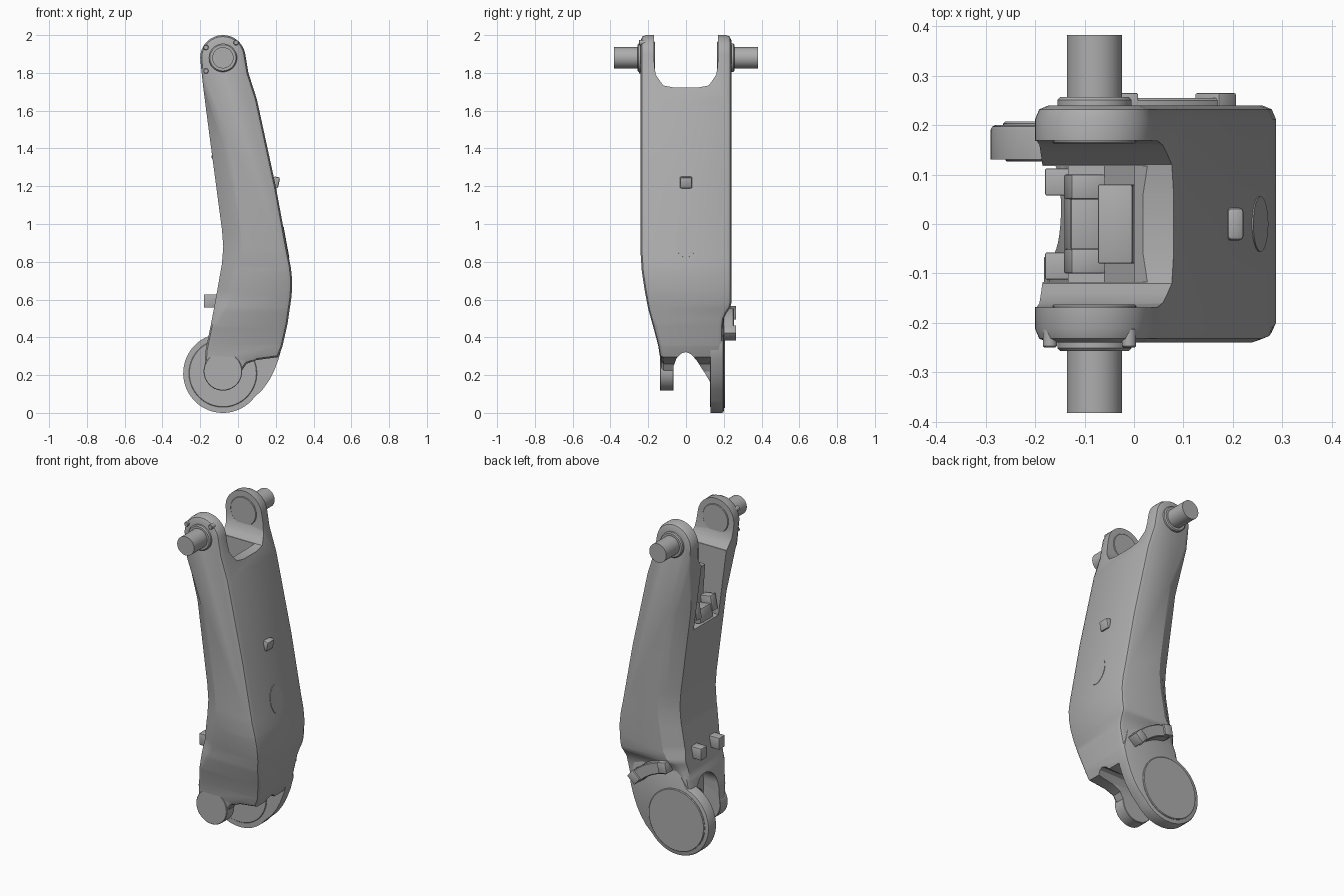
import bpy, bmesh, math
from mathutils import Matrix, Vector

if "Cube" in bpy.data.objects:
    bpy.data.objects.remove(bpy.data.objects["Cube"])

grey = bpy.data.materials.new("satin_grey")
grey.use_nodes = True
grey.diffuse_color = (0.42, 0.42, 0.42, 1)
grey.node_tree.nodes["Principled BSDF"].inputs["Base Color"].default_value = (0.42, 0.42, 0.42, 1)


def finish(bm, name):
    bmesh.ops.recalc_face_normals(bm, faces=bm.faces)
    mesh = bpy.data.meshes.new(name)
    bm.to_mesh(mesh)
    bm.free()
    mesh.materials.append(grey)
    ob = bpy.data.objects.new(name, mesh)
    bpy.context.collection.objects.link(ob)
    return ob


def arc(cx, cz, r, a0, a1, n):
    """Points on a circle from angle a0 to a1, in degrees."""
    angles = [math.radians(a0 + (a1 - a0) * i / n) for i in range(n + 1)]
    return [(cx + r * math.cos(a), cz + r * math.sin(a)) for a in angles]


def prism_bm(pts, lo, hi, axis="Y"):
    """Extrude a (x, z) outline along Y, or a (y, z) outline along X."""
    bm = bmesh.new()
    put = (lambda p, d: (p[0], d, p[1])) if axis == "Y" else (lambda p, d: (d, p[0], p[1]))
    face = bm.faces.new([bm.verts.new(put(p, lo)) for p in pts])
    out = bmesh.ops.extrude_face_region(bm, geom=[face])
    shift = Vector(put((0, 0), hi - lo))
    bmesh.ops.translate(bm, verts=[v for v in out["geom"] if isinstance(v, bmesh.types.BMVert)], vec=shift)
    bmesh.ops.recalc_face_normals(bm, faces=bm.faces)
    return bm


def soften_rims(bm, width, segments, sides):
    """Bevel the rim of the caps that face the listed y directions."""
    caps = [f for f in bm.faces if any(f.normal.y * s > 0.99 for s in sides)]
    edges = list({e for f in caps for e in f.edges})
    bmesh.ops.bevel(bm, geom=edges, offset=width, segments=segments, profile=0.5, affect="EDGES")


def cylinder(name, x, z, r, y0, y1, bevel=0.0):
    lo, hi = min(y0, y1), max(y0, y1)
    bm = prism_bm(arc(x, z, r, 0, 354.375, 63), lo, hi)
    if bevel:
        soften_rims(bm, bevel, 1, (-1, 1))
    return finish(bm, name)


def box(name, loc, size, tilt=0.0, bevel=0.004):
    bm = bmesh.new()
    bmesh.ops.create_cube(bm, size=1, matrix=Matrix.Diagonal((*size, 1)))
    bmesh.ops.bevel(bm, geom=bm.edges[:], offset=bevel, segments=2, profile=0.5, affect="EDGES")
    bm.transform(Matrix.Translation(loc) @ Matrix.Rotation(math.radians(tilt), 4, "Y"))
    return finish(bm, name)


def cut(ob, tool):
    mod = ob.modifiers.new("cut", "BOOLEAN")
    mod.operation, mod.object, mod.solver = "DIFFERENCE", tool, "EXACT"
    bpy.context.view_layer.update()
    graph = bpy.context.evaluated_depsgraph_get()
    mesh = bpy.data.meshes.new_from_object(ob.evaluated_get(graph))
    ob.modifiers.clear()
    ob.data = mesh
    bpy.data.objects.remove(tool)


def lerp_table(z, table):
    for (z0, v0), (z1, v1) in zip(table, table[1:]):
        if z <= z1:
            t = max(0, (z - z0) / (z1 - z0))
            return v0 + (v1 - v0) * t
    return table[-1][1]


PX, TOP, LOW = -0.08, 1.88, 0.21
HALF, RIM = 0.24, 0.028

# Arm body: bent outline with a rounded head, softened along its long edges
outline = arc(PX, TOP, 0.12, 8, 187, 24)
outline += [(-0.185, 1.73), (-0.15, 1.46), (-0.085, 0.97), (-0.078, 0.88), (-0.085, 0.79),
            (-0.115, 0.62), (-0.145, 0.46), (-0.172, 0.33)]
outline += arc(PX, 0.22, 0.098, 180, 360, 16)
outline += [(0.045, 0.26), (0.1, 0.28), (0.212, 0.295), (0.235, 0.35), (0.262, 0.47), (0.284, 0.62),
            (0.287, 0.7), (0.28, 0.77), (0.262, 0.86), (0.2, 1.2), (0.1, 1.66), (0.055, 1.8)]
bm = prism_bm(outline, -HALF, HALF)
soften_rims(bm, RIM, 2, (-1, 1))

# Widen the softened edges along the inner bend into broad slopes
for v in bm.verts:
    if v.co.x < 0 and 0.5 < v.co.z < 1.6:
        t = (abs(v.co.y) - HALF + RIM) / RIM
        v.co.x += 0.07 * t
        v.co.y *= 0.8 + 0.2 * t

# Taper the lower end of both sides towards the joint
front_width = [(0.28, 0.135), (0.36, 0.148), (0.45, 0.172), (0.55, 0.2), (0.65, 0.219), (0.75, 0.234), (0.84, 0.24)]
back_width = [(0.46, 0.195), (0.5, 0.2), (0.53, 0.215), (0.56, 0.235), (0.58, 0.24)]
for z, w in front_width + back_width:
    bmesh.ops.bisect_plane(bm, geom=bm.verts[:] + bm.edges[:] + bm.faces[:],
                           plane_co=(0, 0, z), plane_no=(0, 0, 1))
for v in bm.verts:
    v.co.y *= lerp_table(v.co.z, front_width if v.co.y < 0 else back_width) / HALF
arm = finish(bm, "arm_body")

# Fork opening at the head
fork = [(-0.17, 2.2), (-0.168, 1.84), (-0.16, 1.79), (-0.14, 1.76), (-0.12, 1.733), (-0.06, 1.722)]
fork = fork + [(-y, z) for y, z in reversed(fork)]
cut(arm, finish(prism_bm(fork, -1, 1, "X"), "fork_cutter"))

# Arched gap through the foot, taller on the inner side
gap = [(-0.065, -0.2), (-0.065, 0.25), (-0.05, 0.29), (-0.025, 0.315), (0, 0.322), (0.025, 0.312),
       (0.055, 0.28), (0.1, 0.21), (0.13, 0.16), (0.13, -0.2)]
cut(arm, finish(prism_bm(gap, -1, 1, "X"), "gap_cutter"))
arch = [(-0.065, -0.2)] + arc(0.032, 0.35, 0.097, 180, 0, 16) + [(0.129, -0.2)]
cut(arm, finish(prism_bm(arch, -1, -0.07, "X"), "arch_cutter"))

# Rear pocket
pocket = [(-0.5, 1.3), (-0.06, 1.34), (0.0, 1.45), (0.0, 1.7), (0.05, 1.76), (-0.5, 1.76)]
cut(arm, finish(prism_bm(pocket, -0.117, 0.117), "pocket_cutter"))

# Large joint plate at the foot, blended up into the body
plate = arc(PX, LOW, 0.21, 108, 322, 44)
plate += [(0.13, 0.123), (0.165, 0.172), (0.19, 0.22), (0.215, 0.285), (0.235, 0.36), (0.21, 0.48),
          (0.1, 0.54), (-0.08, 0.52)]
bm = prism_bm(plate, 0.13, 0.2)
soften_rims(bm, 0.01, 2, (1,))
finish(bm, "large_joint_plate")
cylinder("large_joint_cap", PX, LOW, 0.185, 0.19, 0.207, 0.004)
cylinder("large_joint_inner_cap", PX, LOW, 0.18, 0.126, 0.14, 0.003)
cylinder("small_joint_boss", PX, 0.22, 0.102, -0.138, -0.065, 0.003)

# Hinge pins, collars and inner bearings on both fork ears
for side, label in ((-1, "front"), (1, "back")):
    cylinder(label + "_pin", PX, TOP, 0.056, side * 0.2, side * 0.382)
    cylinder(label + "_collar", PX, TOP, 0.075, side * 0.23, side * 0.257, 0.006)
    cylinder(label + "_bearing", PX, TOP, 0.085, side * 0.163, side * 0.2, 0.003)

# Screws around the front ear
for i, (x, z) in enumerate(((-0.17, 1.935), (-0.01, 1.96), (-0.17, 1.81))):
    cylinder(f"ear_screw_{i + 1}", x, z, 0.014, -0.21, -0.25, 0.003)

# Push button and thin oval cover on the outer face
box("push_button", (0.2, 0, 1.22), (0.035, 0.066, 0.06), 12, 0.009)
bm = bmesh.new()
bmesh.ops.create_cone(bm, cap_ends=True, segments=40, radius1=0.056, radius2=0.056, depth=0.004,
                      matrix=Matrix.Diagonal((1.5, 1, 1, 1)))
bm.transform(Matrix.Translation((0.2545, 0, 0.905)) @ Matrix.Rotation(math.radians(79.6), 4, "Y"))
finish(bm, "oval_cover")

# Two stop blocks on the inner bend
for side, label in ((-1, "front"), (1, "back")):
    box(label + "_stop_block", (-0.14, side * 0.085, 0.593), (0.08, 0.055, 0.07))

# Curved cable clip above the large joint, with a block at each end
clip = arc(PX, LOW, 0.285, 42, 82, 12) + arc(PX, LOW, 0.355, 82, 42, 12)
bm = prism_bm(clip, 0.17, 0.255)
soften_rims(bm, 0.005, 1, (1,))
finish(bm, "cable_clip")
for label, angle in (("upper", 80), ("lower", 41)):
    x, z = arc(PX, LOW, 0.325, angle, angle, 1)[0]
    box(label + "_clip_block", (x, 0.225, z), (0.065, 0.08, 0.055), -angle)

# Fittings inside the rear pocket
box("pocket_plate", (-0.03, 0, 1.52), (0.07, 0.16, 0.24), -4)
box("pocket_bracket", (-0.09, 0, 1.38), (0.09, 0.12, 0.08), 10)
for side, label in ((-1, "front"), (1, "back")):
    box(label + "_pocket_block", (-0.1, side * 0.075, 1.42), (0.07, 0.05, 0.09), 10)

# Smooth shading with crisp edges
for ob in bpy.context.scene.objects:
    ob.select_set(ob.type == "MESH")
bpy.context.view_layer.objects.active = arm
bpy.ops.object.shade_smooth_by_angle(angle=math.radians(28))
